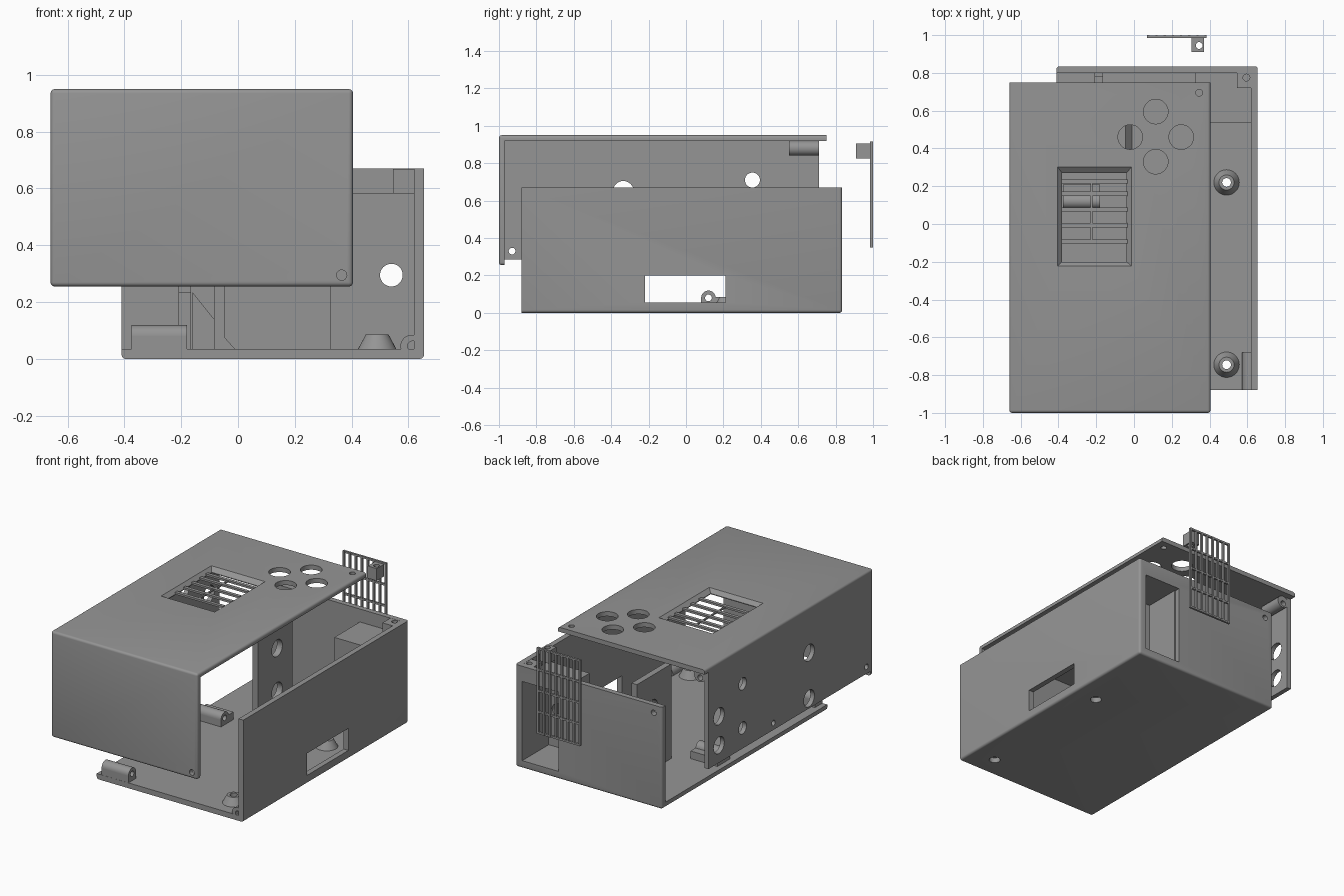
import bpy, bmesh, math
from mathutils import Vector, Matrix

if "Cube" in bpy.data.objects:
    bpy.data.objects.remove(bpy.data.objects["Cube"])

grey = bpy.data.materials.new("plain grey")
grey.diffuse_color = (0.3, 0.3, 0.3, 1)
grey.use_nodes = True
grey.node_tree.nodes["Principled BSDF"].inputs["Base Color"].default_value = grey.diffuse_color


def finish(name, bm):
    bmesh.ops.recalc_face_normals(bm, faces=bm.faces)
    me = bpy.data.meshes.new(name)
    bm.to_mesh(me)
    bm.free()
    me.materials.append(grey)
    ob = bpy.data.objects.new(name, me)
    bpy.context.collection.objects.link(ob)
    return ob


def add_box(bm, x0, x1, y0, y1, z0, z1):
    m = Matrix.Translation(((x0 + x1) / 2, (y0 + y1) / 2, (z0 + z1) / 2))
    m = m @ Matrix.Diagonal((x1 - x0, y1 - y0, z1 - z0, 1))
    bmesh.ops.create_cube(bm, size=1, matrix=m)


def boxes(name, dims):
    bm = bmesh.new()
    for d in dims:
        add_box(bm, *d)
    return finish(name, bm)


def rounded_box(name, dims, r, sharp):
    """Box with rounded edges, except those lying in the sharp planes (axis, value)."""
    bm = bmesh.new()
    add_box(bm, *dims)
    edges = [e for e in bm.edges
             if not any(all(abs(v.co[a] - c) < 1e-4 for v in e.verts) for a, c in sharp)]
    bmesh.ops.bevel(bm, geom=edges, offset=r, segments=4, profile=0.5, affect='EDGES')
    return finish(name, bm)


def cyl(name, axis, centre, length, r, r2=None):
    """Cylinder or cone along an axis, centred on a point."""
    rot = {'x': Matrix.Rotation(math.pi / 2, 4, 'Y'),
           'y': Matrix.Rotation(math.pi / 2, 4, 'X'),
           'z': Matrix.Identity(4)}[axis]
    bm = bmesh.new()
    bmesh.ops.create_cone(bm, cap_ends=True, segments=32, radius1=r,
                          radius2=r if r2 is None else r2, depth=length,
                          matrix=Matrix.Translation(centre) @ rot)
    return finish(name, bm)


def prism(name, pts, y0, y1):
    """Extrude an x-z outline along y."""
    bm = bmesh.new()
    f = bm.faces.new([bm.verts.new((x, y0, z)) for x, z in pts])
    new = bmesh.ops.extrude_face_region(bm, geom=[f])['geom']
    bmesh.ops.translate(bm, vec=(0, y1 - y0, 0),
                        verts=[v for v in new if isinstance(v, bmesh.types.BMVert)])
    return finish(name, bm)


def combine(ob, tools, op='DIFFERENCE'):
    for t in tools:
        m = ob.modifiers.new("b", 'BOOLEAN')
        m.operation, m.object, m.solver = op, t, 'EXACT'
        bpy.context.view_layer.objects.active = ob
        bpy.ops.object.modifier_apply(modifier=m.name)
        bpy.data.objects.remove(t)
    return ob


def hole(axis, centre, r, length=0.1):
    return cyl("cutter", axis, centre, length, r)


# Lower shell: floor, right wall and back wall
base = rounded_box("lower_shell", (-0.41, 0.655, -0.88, 0.835, 0, 0.67), 0.015,
                   [(2, 0.67), (1, -0.88)])
combine(base, [
    boxes("cutter", [(-1, 0.62, -2, 0.80, 0.035, 2)]),
    boxes("cutter", [(0.6, 0.7, -0.22, 0.21, 0.055, 0.20)]),     # side window
    boxes("cutter", [(0.34, 0.605, 0.75, 0.9, 0.05, 0.57)]),     # rear opening
    hole('y', (-0.35, 0.82, 0.62), 0.018)])

# Cone feet sockets on the floor
for y in (0.22, -0.745):
    socket = cyl("floor_socket", 'z', (0.49, y, 0.06), 0.052, 0.068, 0.04)
    combine(socket, [hole('z', (0.49, y, 0.06), 0.023)])
    combine(base, [cyl("cutter", 'z', (0.49, y, 0.017), 0.04, 0.034)])

# Rear cable compartment with a cable hole
duct = boxes("cable_compartment", [(0.325, 0.62, 0.535, 0.80, 0.035, 0.585)])
combine(duct, [boxes("cutter", [(0.345, 0.605, 0.56, 0.9, 0.05, 0.57)]),
               hole('y', (0.54, 0.55, 0.295), 0.04)])

# Screw block in the rear corner
block = boxes("rear_screw_block", [(0.545, 0.62, 0.72, 0.80, 0.585, 0.669)])
combine(block, [hole('z', (0.595, 0.775, 0.66), 0.018)])

# Front screw tube, lying along the right wall
tube = cyl("front_screw_tube", 'y', (0.612, -0.78, 0.045), 0.199, 0.04)
combine(tube, [boxes("cutter", [(0.65, 0.7, -1, 0, -1, 1)]),
               boxes("cutter", [(0.5, 0.7, -1, 0, -1, 0.02)]),
               hole('y', (0.615, -0.86, 0.045), 0.018)])

# Screw posts along the left edge of the floor
for y in (-0.84, 0.12):
    post = boxes("side_screw_post", [(-0.375, -0.18, y - 0.039, y + 0.039, 0.03, 0.08)])
    combine(post, [cyl("top", 'x', (-0.2775, y, 0.08), 0.195, 0.039)], 'UNION')
    combine(post, [hole('x', (-0.2775, y, 0.08), 0.018, 0.3)])
boxes("post_ledge", [(-0.375, -0.18, 0.155, 0.21, 0.03, 0.085)])

# Inner connector panel and brace
panel = boxes("connector_panel", [(-0.085, -0.045, 0.27, 0.63, 0.03, 0.655)])
combine(panel, [hole('x', (-0.065, 0.47, z), 0.055) for z in (0.16, 0.44)])
prism("panel_foot", [(-0.046, 0.034), (-0.046, 0.075), (-0.01, 0.034)], 0.27, 0.63)
prism("panel_brace", [(-0.16, 0.034), (-0.16, 0.235), (-0.084, 0.14), (-0.084, 0.034)],
      0.55, 0.58)
boxes("rear_rib", [(-0.21, -0.165, 0.55, 0.805, 0.03, 0.235),
                   (-0.21, -0.165, 0.78, 0.805, 0.235, 0.655)])

# Upper shell: lid, front wall and left wall
lid = rounded_box("upper_shell", (-0.66, 0.405, -1, 0.75, 0.255, 0.95), 0.015, [(1, 0.75)])
bm = bmesh.new()                                                  # sloped vent pocket
rims = [[bm.verts.new((x, y, z)) for x, y in ((a, c), (b, c), (b, d), (a, d))]
        for a, b, c, d, z in ((-0.38, -0.04, -0.20, 0.27, 0.90),
                              (-0.38, -0.04, -0.20, 0.27, 0.925),
                              (-0.405, -0.013, -0.222, 0.302, 0.951))]
for lo, hi in zip(rims, rims[1:]):
    for i in range(4):
        j = (i + 1) % 4
        bm.faces.new((lo[i], lo[j], hi[j], hi[i]))
bm.faces.new(rims[0])
bm.faces.new(rims[2])
pocket = finish("cutter", bm)
buttons = [(0.115, 0.595), (-0.02, 0.46), (0.25, 0.46), (0.115, 0.33)]
ports = [(0.355, 0.71, 0.04), (0.355, 0.42, 0.04), (-0.335, 0.65, 0.055),
         (-0.335, 0.35, 0.055), (0.6, 0.59, 0.055), (0.6, 0.40, 0.055),
         (0.035, 0.33, 0.018), (-0.93, 0.33, 0.018)]
combine(lid, [
    boxes("cutter", [(-0.63, 1, -0.97, 1, 0, 0.92)]),
    boxes("cutter", [(-1, 0, -0.97, 1, 0, 0.285)]),
    boxes("cutter", [(-1, 0, 0.71, 1, 0, 0.92)]),
    pocket]
    + [hole('z', (x, y, 0.935), 0.065) for x, y in buttons]
    + [hole('x', (-0.645, y, z), r) for y, z, r in ports]
    + [hole('z', (0.345, 0.695, 0.935), 0.018), hole('y', (0.365, -0.985, 0.295), 0.018)])

# Vent slats with a centre rib
boxes("vent_slats", [(-0.385, -0.035, y - 0.011, y + 0.011, 0.922, 0.935)
                     for y in (0.225, 0.16, 0.077, -0.007, -0.093)]
      + [(-0.23, -0.22, -0.1, 0.23, 0.924, 0.933)])

# Screw tube under the lid
tube = cyl("lid_screw_tube", 'y', (-0.597, 0.63, 0.88), 0.16, 0.04)
combine(tube, [boxes("cutter", [(-0.8, -0.631, 0, 1, 0, 1)]),
               hole('y', (-0.6, 0.66, 0.87), 0.018, 0.15)])

# Loose rear grille with its screw tab
gx = [0.07 + i * 0.303 / 7 for i in range(8)]
gz = [0.35 + i * 0.553 / 4 for i in range(5)]
boxes("grille", [(x, x + 0.012, 0.985, 1.0, 0.35, 0.915) for x in gx]
      + [(0.07, 0.385, 0.986, 0.999, z, z + 0.012) for z in gz])
tab = boxes("grille_tab", [(0.305, 0.37, 0.91, 0.986, 0.825, 0.905)])
combine(tab, [hole('z', (0.345, 0.945, 0.865), 0.018, 0.2)])

# Smooth round surfaces, keep edges crisp
for ob in bpy.context.scene.objects:
    ob.select_set(True)
bpy.context.view_layer.objects.active = lid
bpy.ops.object.shade_smooth_by_angle(angle=math.radians(30))
